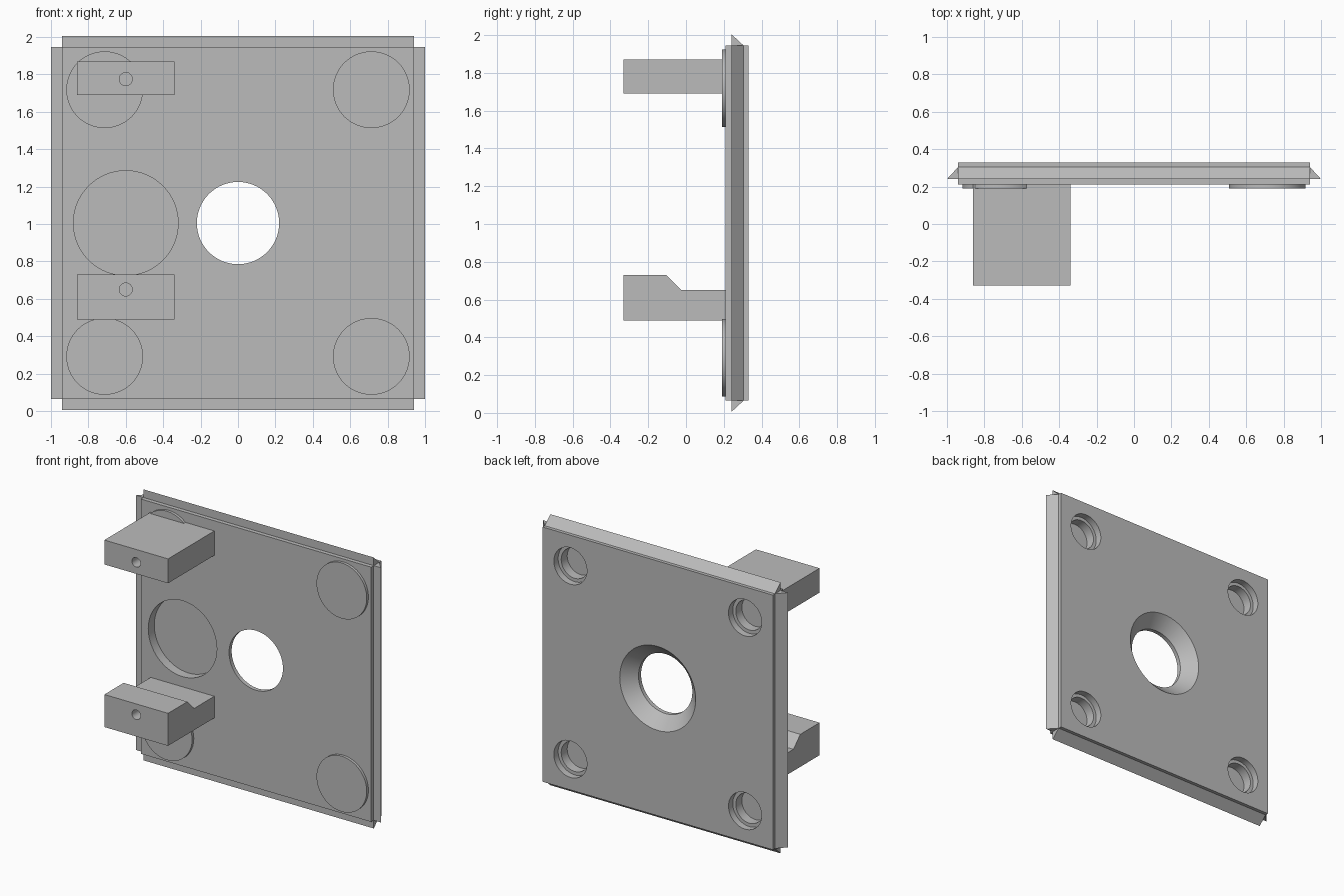
import bpy
import bmesh
from math import radians, sin, cos, tau

if "Cube" in bpy.data.objects:
    bpy.data.objects.remove(bpy.data.objects["Cube"], do_unlink=True)

grey = bpy.data.materials.new("plain grey")
grey.use_nodes = True
grey.diffuse_color = (0.5, 0.5, 0.5, 1)
grey.node_tree.nodes["Principled BSDF"].inputs["Base Color"].default_value = (0.5, 0.5, 0.5, 1)

FRONT, BACK = 0.21, 0.33          # plate faces
HALF, MID = 0.94, 1.005           # plate half size and centre height


def finish(name, bm):
    bmesh.ops.recalc_face_normals(bm, faces=bm.faces)
    mesh = bpy.data.meshes.new(name)
    bm.to_mesh(mesh)
    bm.free()
    mesh.materials.append(grey)
    ob = bpy.data.objects.new(name, mesh)
    bpy.context.collection.objects.link(ob)
    return ob


def loft(name, rings):
    """Closed solid through matching rings of points."""
    bm = bmesh.new()
    loops = [[bm.verts.new(p) for p in ring] for ring in rings]
    n = len(loops[0])
    for a, b in zip(loops, loops[1:]):
        for i in range(n):
            j = (i + 1) % n
            bm.faces.new((a[i], a[j], b[j], b[i]))
    bm.faces.new(loops[0])
    bm.faces.new(loops[-1])
    return finish(name, bm)


def turned(name, x, z, profile, sides=64):
    """Round solid along y from (radius, y) pairs."""
    return loft(name, [[(x + r * cos(tau * i / sides), y, z + r * sin(tau * i / sides))
                        for i in range(sides)] for r, y in profile])


def slab(name, x0, x1, outline):
    """Extrude a (y, z) outline along x."""
    return loft(name, [[(x, y, z) for y, z in outline] for x in (x0, x1)])


def cut(ob, cutter):
    mod = ob.modifiers.new("cut", 'BOOLEAN')
    mod.operation, mod.solver, mod.object = 'DIFFERENCE', 'EXACT', cutter
    bpy.context.view_layer.objects.active = ob
    bpy.ops.object.modifier_apply(modifier=mod.name)
    bpy.data.objects.remove(cutter, do_unlink=True)


# Plate with a countersunk centre hole and a round front recess
low, high = MID - HALF, MID + HALF
plate = slab("plate", -HALF, HALF, [(FRONT, low), (BACK, low), (BACK, high), (FRONT, high)])
cut(plate, turned("hole_cutter", 0, MID, [(0.22, 0.1), (0.22, 0.24), (0.31, BACK), (0.31, 0.4)]))
cut(plate, turned("recess_cutter", -0.6, MID, [(0.28, 0.1), (0.28, 0.28)]))
parts = [plate]

# Corner pads on the front with stepped pockets behind them
for side, sx in (("left", 1), ("right", -1)):
    for level, sz in (("upper", 1), ("lower", -1)):
        x, z = 0.713 * sx, MID + 0.713 * sz
        cut(plate, turned("pocket_cutter", x, z,
                          [(0.11, 0.1), (0.11, 0.28), (0.135, 0.28), (0.135, 0.4)]))
        parts.append(turned(f"{level}_{side}_pad", x, z, [(0.205, 0.19), (0.205, FRONT)]))

# Bevelled strips along the four edges
section = [(0.0, 0.24), (0.06, 0.24), (0.0, 0.305)]
for name, s in (("left", 1), ("right", -1)):
    parts.append(loft(f"{name}_edge_strip",
                      [[(s * (HALF + d), y, z) for d, y in section] for z in (low, high)]))
for name, s in (("top", 1), ("bottom", -1)):
    parts.append(slab(f"{name}_edge_strip", -HALF, HALF,
                      [(y, MID + s * (HALF + d)) for d, y in section]))

# Projecting blocks with small front bores
upper = slab("upper_block", -0.86, -0.34,
             [(-0.33, 1.69), (FRONT, 1.69), (FRONT, 1.87), (-0.33, 1.87)])
lower = slab("lower_block", -0.86, -0.34,
             [(-0.33, 0.49), (FRONT, 0.49), (FRONT, 0.65), (-0.025, 0.65),
              (-0.105, 0.73), (-0.33, 0.73)])
for block, z in ((upper, 1.775), (lower, 0.65)):
    cut(block, turned("bore_cutter", -0.6, z, [(0.035, -0.5), (0.035, -0.13)], 32))
    parts.append(block)

# Smooth the round walls, keep edges crisp
bpy.ops.object.select_all(action='DESELECT')
for ob in parts:
    ob.select_set(True)
bpy.context.view_layer.objects.active = plate
bpy.ops.object.shade_smooth_by_angle(angle=radians(30))
